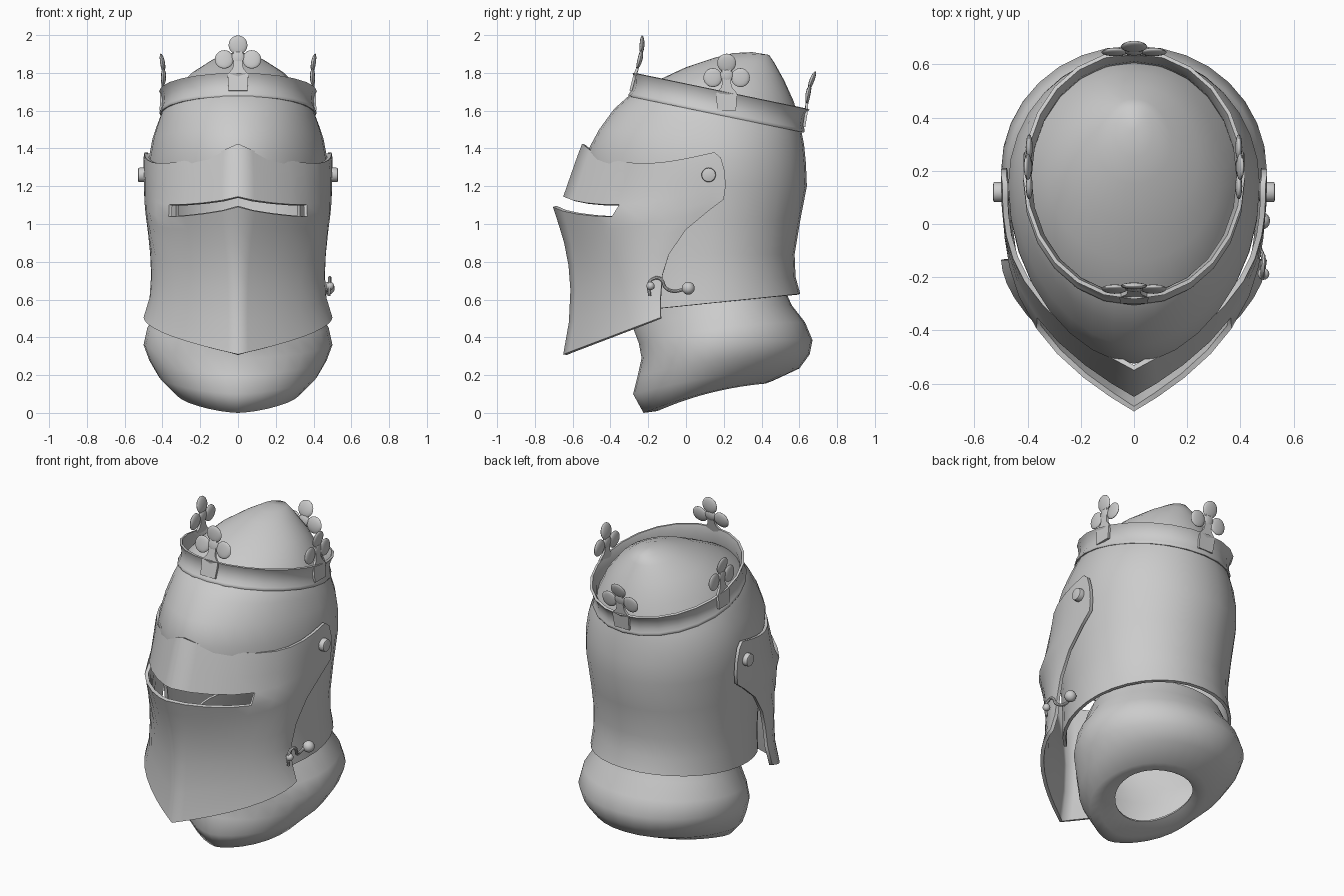
import bpy, bmesh, math
from mathutils import Matrix, Vector

if "Cube" in bpy.data.objects:
    bpy.data.objects.remove(bpy.data.objects["Cube"])

steel = bpy.data.materials.new("steel_grey")
steel.diffuse_color = (0.6, 0.6, 0.6, 1)
steel.use_nodes = True
steel.node_tree.nodes["Principled BSDF"].inputs["Base Color"].default_value = steel.diffuse_color


def finish(obj, thick=0.0, angle=40):
    """Thicken a shell, bake it to a mesh, shade and colour it."""
    bpy.context.view_layer.objects.active = obj
    for o in bpy.context.selected_objects:
        o.select_set(False)
    obj.select_set(True)
    if thick:
        m = obj.modifiers.new("thickness", 'SOLIDIFY')
        m.thickness, m.offset = thick, -1
    bpy.ops.object.convert(target='MESH')
    obj = bpy.context.object
    obj.data.materials.clear()
    obj.data.materials.append(steel)
    bpy.ops.object.shade_smooth_by_angle(angle=math.radians(angle))
    return obj


def new_object(name, bm):
    me = bpy.data.meshes.new(name)
    bm.to_mesh(me)
    bm.free()
    obj = bpy.data.objects.new(name, me)
    bpy.context.collection.objects.link(obj)
    return obj


def loft(rings, n=32, tip=None, bow=0.0):
    """Skin tilted ovals (front y, front z, back y, back z, half width, widest y, front sharpness)."""
    bm, loops = bmesh.new(), []
    for yf, zf, yb, zb, hw, yc, e in rings:
        loop = []
        for i in range(n):
            a = 2 * math.pi * i / n
            c, s = math.cos(a), math.sin(a)
            y = yc + c * ((yb - yc) if c > 0 else (yc - yf))
            x = math.copysign(hw * abs(s) ** (e if c < 0 else 0.97), s)
            t = (y - yf) / (yb - yf)
            loop.append(bm.verts.new((x, y, zf + (zb - zf) * t + bow * s * s)))
        loops.append(loop)
    for lo, hi in zip(loops, loops[1:]):
        for i in range(n):
            j = (i + 1) % n
            bm.faces.new((lo[i], hi[i], hi[j], lo[j]))
    if tip:
        t = bm.verts.new(tip)
        for i in range(n):
            bm.faces.new((loops[-1][i], t, loops[-1][(i + 1) % n]))
    return bm


# Skull: tall dome with an open face behind the visor
bm = loft([(-.37, .53, .605, .63, .455, .13, .85),
           (-.38, .68, .58, .72, .445, .13, .85),
           (-.40, .84, .575, .84, .445, .13, .85),
           (-.44, 1.02, .605, 1.02, .458, .13, .95),
           (-.50, 1.24, .64, 1.2, .473, .14, 1.08),
           (-.525, 1.38, .635, 1.32, .473, .15, 1.15),
           (-.46, 1.5, .625, 1.42, .452, .16, 1.1),
           (-.38, 1.61, .615, 1.47, .425, .17, 1.05),
           (-.29, 1.69, .605, 1.53, .395, .16, 1),
           (-.14, 1.765, .57, 1.65, .33, .2, 1),
           (.0, 1.83, .52, 1.76, .245, .25, 1),
           (.15, 1.88, .47, 1.85, .14, .3, 1),
           (.25, 1.905, .44, 1.895, .07, .34, 1)], tip=(0, .35, 1.91))
gone = [f for f in bm.faces if f.calc_center_median().y < -.29 and f.calc_center_median().z < 1.25]
bmesh.ops.delete(bm, geom=gone, context='FACES')
finish(new_object("skull", bm), .018, 60)

# Neck guard: rounded collar, open underneath
bm = loft([(-.04, .06, .39, .16, .22, .17, 1),
           (-.15, .01, .42, .155, .28, .12, 1.15),
           (-.225, .0, .46, .17, .33, .1, 1.3),
           (-.28, .1, .6, .235, .42, .16, 1.25),
           (-.255, .2, .655, .31, .47, .19, 1.15),
           (-.235, .29, .67, .385, .5, .2, 1.1),
           (-.25, .37, .63, .48, .48, .2, 1.25),
           (-.28, .45, .56, .57, .425, .2, 1.45),
           (-.29, .53, .52, .66, .39, .2, 1.45)], bow=.025)
lowest = min(v.co.z for v in bm.verts)
bmesh.ops.translate(bm, verts=bm.verts, vec=(0, 0, -lowest))
finish(new_object("neck_guard", bm), .012, 80)

# Visor: ridged plate; rows run front y, z -> rear y, z, half width, fullness, sag
rows = [(-.55, 1.425, .15, 1.38, .495, 2.75, .085),
        (-.575, 1.36, .185, 1.35, .5, 2.85, .08),
        (-.61, 1.26, .205, 1.28, .5, 3.0, .075),
        (-.65, 1.145, .21, 1.2, .498, 3.1, .062),
        (-.705, 1.09, .2, 1.13, .495, 3.2, .065),
        (-.675, 1.0, .12, 1.07, .49, 2.9, .05),
        (-.645, .9, .0, .97, .478, 2.5, .03),
        (-.622, .78, -.09, .84, .465, 2.1, .015),
        (-.612, .65, -.125, .73, .46, 1.95, 0),
        (-.62, .48, -.135, .61, .468, 1.85, 0),
        (-.65, .31, -.135, .505, .5, 1.8, 0)]
half = [0, .06, .14, .24, .345, .48, .6, .72, .83, .92, 1]
cols = [-s for s in half[:0:-1]] + half
bm, grid = bmesh.new(), []
for yf, zf, yr, zr, hw, p, sag in rows:
    line = []
    for c in cols:
        s = abs(c)
        x = math.copysign(hw * (1 - (1 - s) ** p), c)
        z = zf + (zr - zf) * s - sag * math.sin(math.pi * s ** .75)
        line.append(bm.verts.new((x, yf + (yr - yf) * s, z)))
    grid.append(line)
for r in range(len(rows) - 1):
    for c in range(len(cols) - 1):
        if r == 3 and max(abs(cols[c]), abs(cols[c + 1])) < .4:
            continue  # eye slit
        bm.faces.new((grid[r][c], grid[r + 1][c], grid[r + 1][c + 1], grid[r][c + 1]))
finish(new_object("visor", bm), .02, 75)

# Visor pivots
for side in (-1, 1):
    bpy.ops.mesh.primitive_cylinder_add(vertices=20, radius=.038, depth=.06,
                                        location=(side * .5, .12, 1.26), rotation=(0, math.pi / 2, 0))
    bpy.context.object.name = "pivot"
    b = bpy.context.object.modifiers.new("edge", 'BEVEL')
    b.width, b.segments = .008, 2
    finish(bpy.context.object)

# Latch on the right side: knob, hook and hook tip
for name, loc, r in (("latch_knob", (.478, .012, .66), .034), ("latch_tip", (.487, -.188, .672), .022)):
    bpy.ops.mesh.primitive_uv_sphere_add(segments=16, ring_count=10, radius=r, location=loc)
    bpy.context.object.name = name
    finish(bpy.context.object)
cu = bpy.data.curves.new("latch_hook", 'CURVE')
cu.dimensions, cu.bevel_depth, cu.bevel_resolution, cu.use_fill_caps = '3D', .009, 2, True
path = [(.46, .01, .66), (.465, -.07, .645), (.48, -.11, .665), (.487, -.13, .705),
        (.485, -.16, .715), (.484, -.195, .69), (.482, -.192, .62)]
sp = cu.splines.new('BEZIER')
sp.bezier_points.add(len(path) - 1)
for bp, co in zip(sp.bezier_points, path):
    bp.co = co
    bp.handle_left_type = bp.handle_right_type = 'AUTO'
cu.resolution_u = 5
hook = bpy.data.objects.new("latch_hook", cu)
bpy.context.collection.objects.link(hook)
finish(hook)

# Crown band, tilted back
tilt = Matrix.Translation((0, .16, 1.58)) @ Matrix.Rotation(math.radians(-11.7), 4, 'X')
RX, RY = .41, .47
section = [(-.02, 0), (.003, 0), (.007, .008), (.003, .018), (-.006, .04), (-.009, .075),
           (.0, .11), (.008, .125), (-.006, .128), (-.024, .075), (-.02, 0)]
bm = loft([(-RY - o, h, RY + o, h, RX + o, 0, .97) for o, h in section], n=24)
bmesh.ops.remove_doubles(bm, verts=bm.verts, dist=1e-5)
bmesh.ops.recalc_face_normals(bm, faces=bm.faces)
bm.transform(tilt)
finish(new_object("crown_band", bm), angle=50)


def prism(bm, outline, t):
    """Mirrored outline (half width, height) as a thin plate of thickness t."""
    pts = outline + [(-x, z) for x, z in reversed(outline)]
    f = bm.faces.new([bm.verts.new((x, -t / 2, z)) for x, z in pts])
    ext = bmesh.ops.extrude_face_region(bm, geom=[f])
    bmesh.ops.translate(bm, vec=(0, t, 0), verts=[g for g in ext['geom'] if isinstance(g, bmesh.types.BMVert)])


# Four trefoils on the crown, bowed inward at the stem; front and back lean with it, sides stand upright
upright = Matrix.Translation((0, .215, 1.572))
for base, x, y, turn in ((tilt, 0, -RY, 0), (upright, RX, 0, 90), (tilt, 0, RY, 180), (upright, -RX, 0, -90)):
    bm = bmesh.new()
    prism(bm, [(.05, .03), (.055, .118), (.045, .132), (.03, .15), (.024, .17), (.024, .25)], .014)
    for lx, lz in ((-.073, .203), (.073, .203), (0, .28), (0, .215)):
        r = .05 if lz != .215 else .036
        m = Matrix.Translation((lx, 0, lz)) @ Matrix.Diagonal((r, .013, r, 1))
        bmesh.ops.create_uvsphere(bm, u_segments=16, v_segments=10, radius=1, matrix=m)
    bmesh.ops.recalc_face_normals(bm, faces=bm.faces)
    for v in bm.verts:
        if v.co.z > .1:
            v.co.y += .014 * math.sin(math.pi * (v.co.z - .1) / .23)
    bm.transform(base @ Matrix.Translation((x, y, 0)) @ Matrix.Rotation(math.radians(turn), 4, 'Z')
                 @ Matrix.Translation((0, .002, 0)))
    finish(new_object("trefoil", bm), angle=50)
